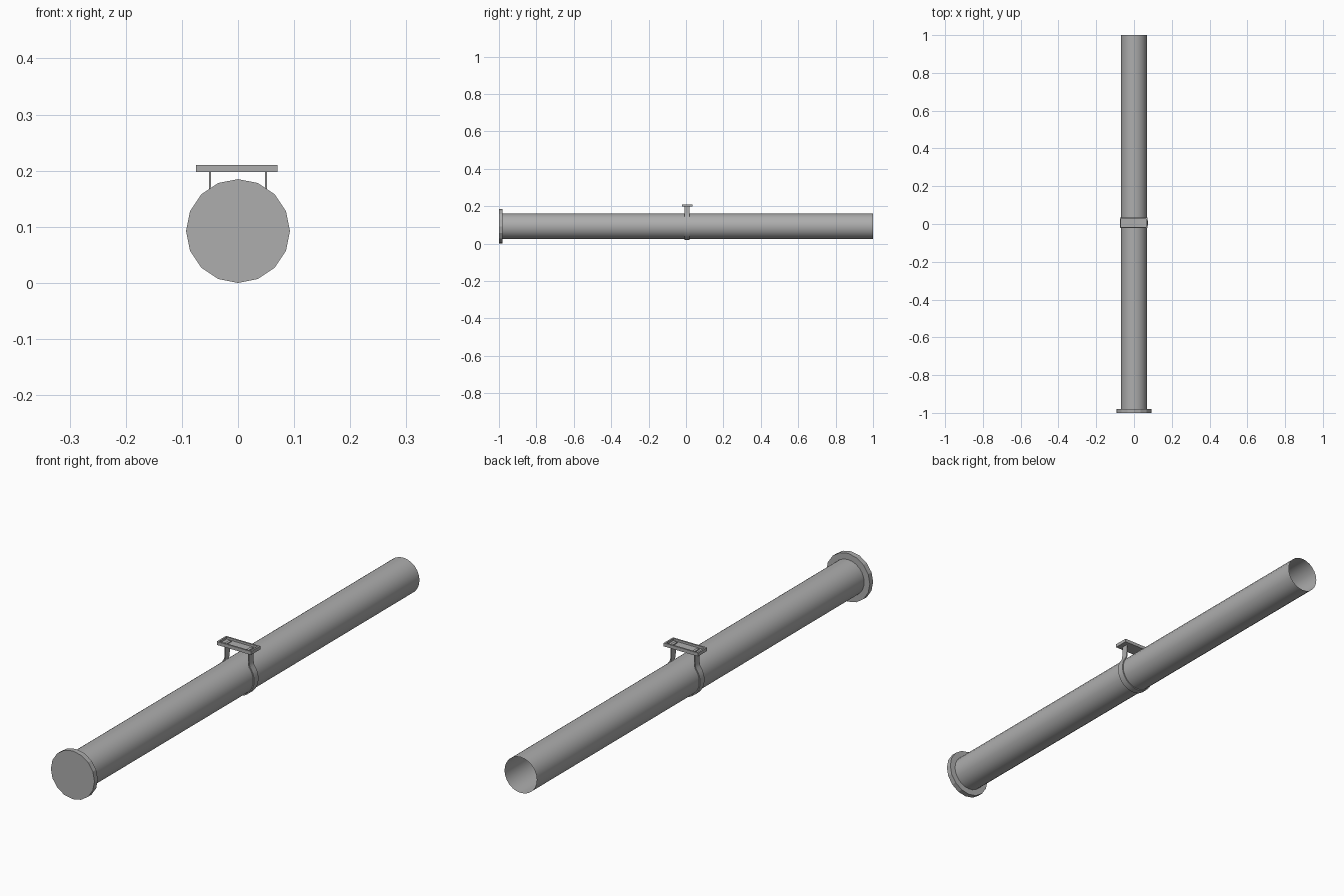
import bpy, bmesh
from math import sin, cos, pi, radians, asin

if "Cube" in bpy.data.objects:
    bpy.data.objects.remove(bpy.data.objects["Cube"])

CZ = 0.0925      # height of the pipe axis
R = 0.0685       # pipe radius

grey = bpy.data.materials.new("dark_grey")
grey.diffuse_color = (0.42, 0.42, 0.42, 1)
grey.use_nodes = True
grey.node_tree.nodes["Principled BSDF"].inputs["Base Color"].default_value = grey.diffuse_color


def finish(name, bm, smooth=False):
    bmesh.ops.recalc_face_normals(bm, faces=bm.faces)
    me = bpy.data.meshes.new(name)
    bm.to_mesh(me)
    bm.free()
    me.materials.append(grey)
    ob = bpy.data.objects.new(name, me)
    bpy.context.collection.objects.link(ob)
    if smooth:
        bpy.ops.object.select_all(action='DESELECT')
        ob.select_set(True)
        bpy.context.view_layer.objects.active = ob
        bpy.ops.object.shade_smooth_by_angle(angle=radians(35))
    return ob


def tube(name, r, y0, y1, sides, capped, smooth):
    bm = bmesh.new()
    rings = []
    for y in (y0, y1):
        rings.append([bm.verts.new((r * sin(2 * pi * i / sides), y,
                                    CZ + r * cos(2 * pi * i / sides)))
                      for i in range(sides)])
    a, b = rings
    for i in range(sides):
        j = (i + 1) % sides
        bm.faces.new((a[i], a[j], b[j], b[i]))
    if capped:
        bm.faces.new(a)
        bm.faces.new(b)
    return finish(name, bm, smooth)


# Open-ended pipe and faceted end cap
tube("pipe", R, -0.985, 1.0, 24, False, True)
tube("end_cap", 0.0925, -1.0, -0.98, 16, True, False)

# Hanger strap: U-shaped band around the pipe, legs rising through the plate
T, Y0, Y1 = 0.004, -0.007, 0.019
LEG = 0.052


def strap_side(r, x, top, tip):
    a0 = asin(x / r)
    side = [(tip, top), (x, top), (x, 0.166), (x + 0.001, CZ + r * cos(a0) + 0.006)]
    n = 12
    side += [(r * sin(a), CZ + r * cos(a))
             for a in (a0 + 0.08 + (pi - a0 - 0.08) * i / n for i in range(n + 1))]
    return side + [(-px, pz) for px, pz in reversed(side[:-1])]


outer = strap_side(R + 0.005, LEG, 0.2055, 0.041)
inner = strap_side(R + 0.001, LEG - T, 0.2025, 0.041)
bm = bmesh.new()
loops = [[bm.verts.new((x, y, z)) for x, z in path]
         for path in (outer, inner) for y in (Y0, Y1)]
o0, o1, i0, i1 = loops
for k in range(len(outer) - 1):
    for p, q in ((o0, o1), (i0, i1), (o0, i0), (o1, i1)):
        bm.faces.new((p[k], p[k + 1], q[k + 1], q[k]))
for k in (0, -1):
    bm.faces.new((o0[k], o1[k], i1[k], i0[k]))
finish("hanger_strap", bm, True)

# Mounting plate: shallow tray with a raised rim
bm = bmesh.new()
bmesh.ops.create_cube(bm, size=1)
for v in bm.verts:
    v.co = (-0.002 + v.co.x * 0.145, 0.006 + v.co.y * 0.056, 0.204 + v.co.z * 0.013)
top = max(bm.faces, key=lambda f: f.calc_center_median().z)
bmesh.ops.inset_region(bm, faces=[top], thickness=0.009)
floor = bmesh.ops.extrude_discrete_faces(bm, faces=[top])["faces"][0]
for v in floor.verts:
    v.co.z -= 0.008
finish("mounting_plate", bm)
